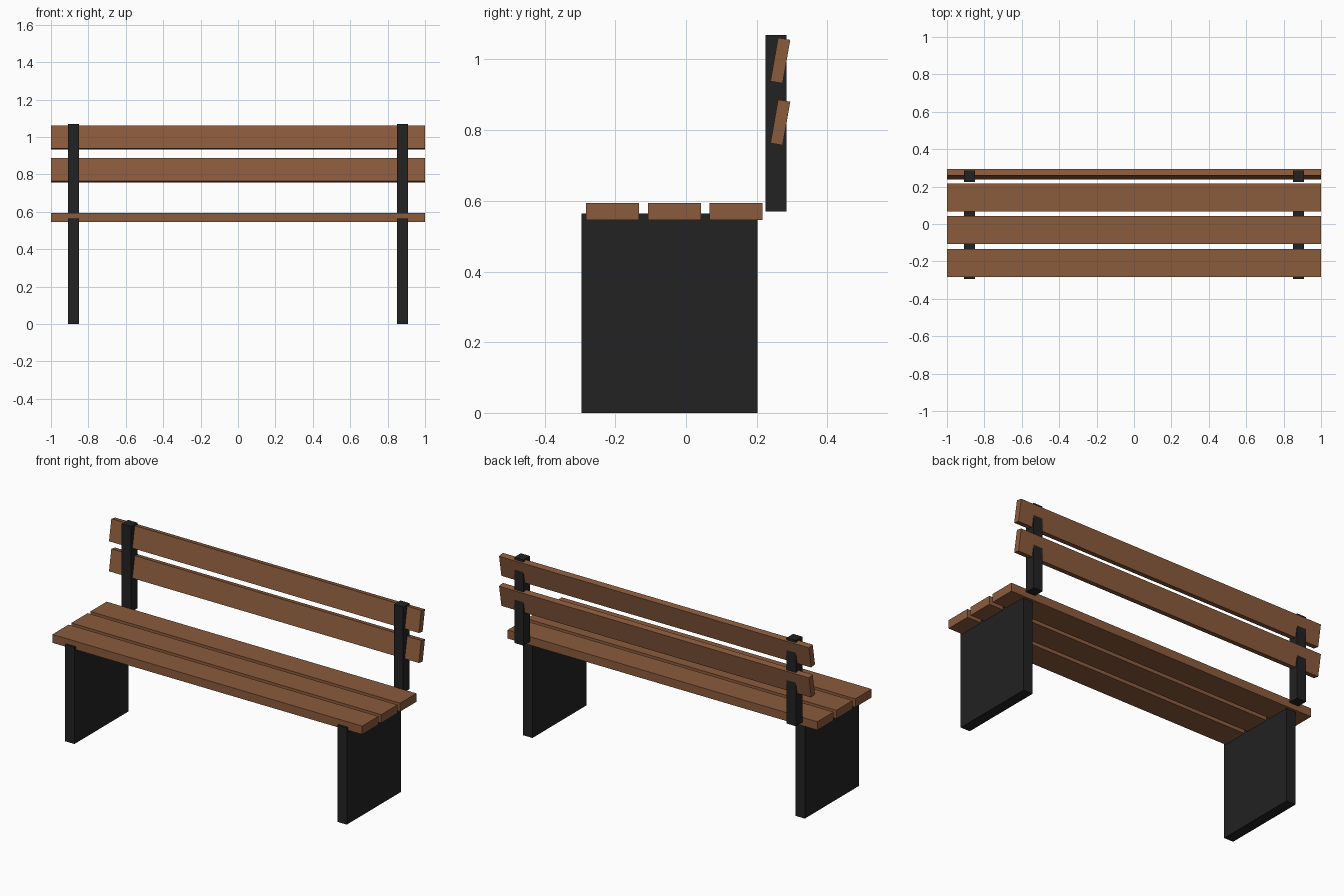
import bpy
import math

cube = bpy.data.objects.get("Cube")
if cube:
    bpy.data.objects.remove(cube, do_unlink=True)


def make_material(name, color):
    mat = bpy.data.materials.new(name)
    mat.use_nodes = True
    mat.diffuse_color = color
    mat.node_tree.nodes["Principled BSDF"].inputs["Base Color"].default_value = color
    return mat


wood = make_material("brown wood", (0.258, 0.105, 0.047, 1))
metal = make_material("black metal", (0.016, 0.016, 0.016, 1))


def box(name, center, size, mat, tilt=0):
    bpy.ops.mesh.primitive_cube_add(size=1, location=center)
    obj = bpy.context.object
    obj.name = name
    obj.scale = size
    bpy.ops.object.transform_apply(location=False, rotation=False, scale=True)
    obj.rotation_euler.x = tilt
    obj.data.materials.append(mat)
    return obj


# Seat slats, front to back
for label, y in (("front", -0.208), ("middle", -0.033), ("rear", 0.142)):
    box(label + "_seat_slat", (0, y, 0.57), (2, 0.15, 0.049), wood)

# Backrest slats, leaning back
for label, z in (("lower", 0.822), ("upper", 0.997)):
    box(label + "_back_slat", (0, 0.267, z), (2, 0.035, 0.125), wood, math.radians(-10))

# Slab legs and backrest posts on both sides
for label, side in (("left", 1), ("right", -1)):
    x = side * 0.879
    box(label + "_leg", (x, -0.046, 0.282), (0.06, 0.498, 0.564), metal)
    box(label + "_back_post", (x, 0.255, 0.82), (0.06, 0.06, 0.5), metal)
